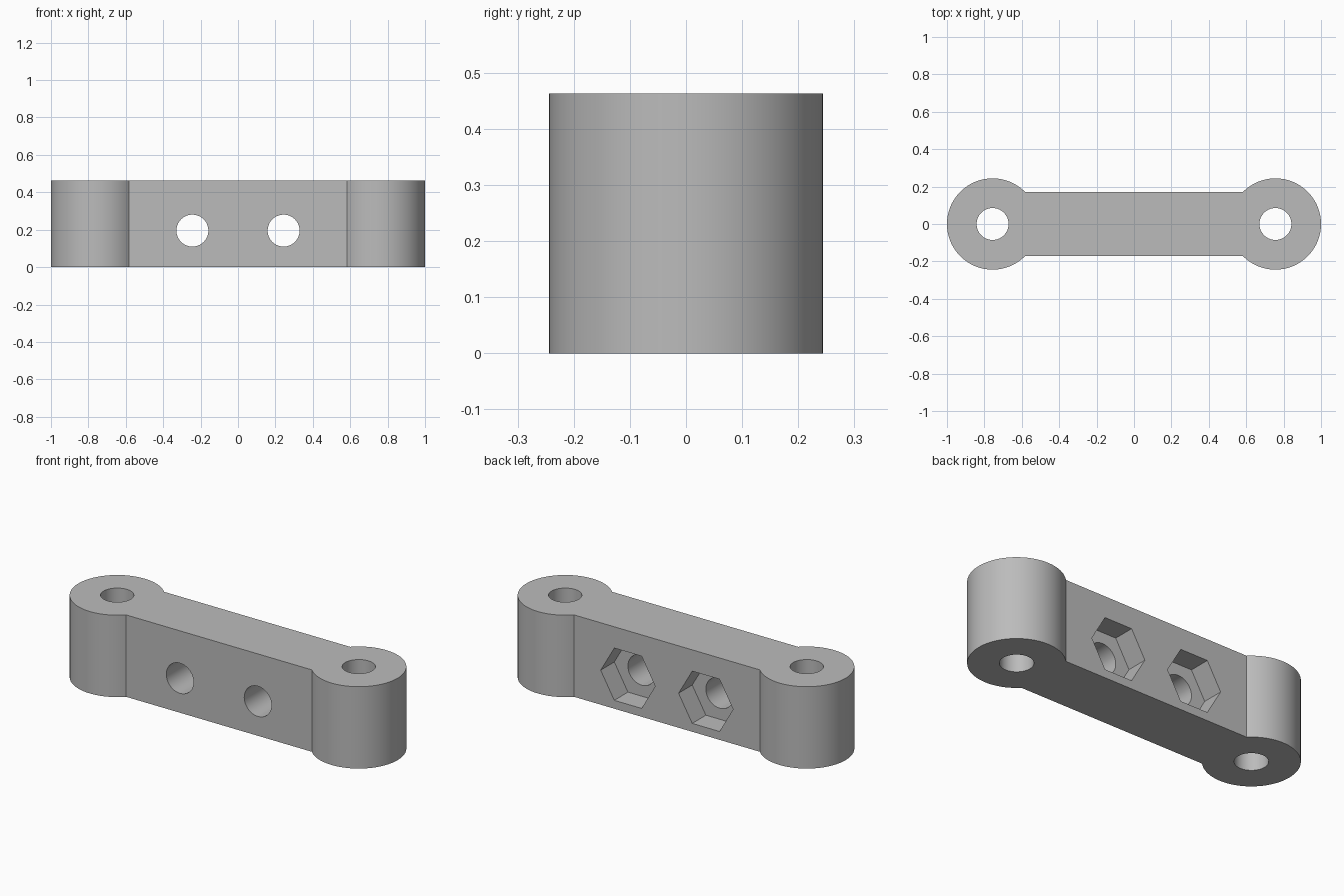
import bpy
import bmesh
from math import asin, pi, cos, sin
from mathutils import Matrix, Vector

cube = bpy.data.objects.get("Cube")
if cube:
    bpy.data.objects.remove(cube)

UNIT = 2 / 41            # the link is 41 units long
HEIGHT = 9.5 * UNIT
BOSS_X = 15.5 * UNIT     # centre of each round end
BOSS_R = 5 * UNIT
HALF_WIDTH = 3.5 * UNIT  # half thickness of the bar
HOLE_R = 1.75 * UNIT
BOLT_X = 5 * UNIT
BOLT_Z = 4 * UNIT
NUT_R = 3.5 * UNIT
NUT_DEPTH = 2.5 * UNIT
ARC_STEPS = 96

grey = bpy.data.materials.new("plain grey")
grey.use_nodes = True
colour = (0.5, 0.5, 0.5, 1)
grey.diffuse_color = colour
grey.node_tree.nodes["Principled BSDF"].inputs["Base Color"].default_value = colour


def add_object(name, bm):
    bmesh.ops.recalc_face_normals(bm, faces=bm.faces)
    mesh = bpy.data.meshes.new(name)
    bm.to_mesh(mesh)
    bm.free()
    mesh.materials.append(grey)
    obj = bpy.data.objects.new(name, mesh)
    bpy.context.collection.objects.link(obj)
    return obj


def add_cutter(name, sides, radius, depth, centre, along_y=False):
    bm = bmesh.new()
    turn = Matrix.Rotation(pi / 2, 4, "X") if along_y else Matrix()
    spin = Matrix.Rotation(pi / 2, 4, "Z") if sides == 6 else Matrix()
    bmesh.ops.create_cone(bm, cap_ends=True, segments=sides, radius1=radius,
                          radius2=radius, depth=depth,
                          matrix=Matrix.Translation(centre) @ turn @ spin)
    obj = add_object(name, bm)
    obj.hide_render = True
    return obj


# Link body: dumbbell outline, two arcs joined by straight sides, extruded up
neck = asin(HALF_WIDTH / BOSS_R)
bm = bmesh.new()
outline = []
for side in (1, -1):
    for i in range(ARC_STEPS + 1):
        a = -(pi - neck) + 2 * (pi - neck) * i / ARC_STEPS
        outline.append(bm.verts.new((side * (BOSS_X + BOSS_R * cos(a)),
                                     side * BOSS_R * sin(a), 0)))
base = bm.faces.new(outline)
top = bmesh.ops.extrude_face_region(bm, geom=[base], use_keep_orig=True)
bmesh.ops.translate(bm, vec=Vector((0, 0, HEIGHT)),
                    verts=[v for v in top["geom"] if isinstance(v, bmesh.types.BMVert)])
link = add_object("link_body", bm)

# Pivot holes, bolt holes and hexagonal nut pockets in the back
cutters = []
for name, s in (("left", 1), ("right", -1)):
    cutters += [
        add_cutter(name + "_pivot_hole", 64, HOLE_R, 1, (s * BOSS_X, 0, HEIGHT / 2)),
        add_cutter(name + "_bolt_hole", 64, HOLE_R, 1, (s * BOLT_X, 0, BOLT_Z), True),
        add_cutter(name + "_nut_pocket", 6, NUT_R, 2 * NUT_DEPTH,
                   (s * BOLT_X, HALF_WIDTH, BOLT_Z), True),
    ]

bpy.ops.object.select_all(action="DESELECT")
link.select_set(True)
bpy.context.view_layer.objects.active = link
for cutter in cutters:
    mod = link.modifiers.new(cutter.name, "BOOLEAN")
    mod.operation = "DIFFERENCE"
    mod.solver = "EXACT"
    mod.object = cutter
    bpy.ops.object.modifier_apply(modifier=mod.name)
    bpy.data.objects.remove(cutter)

bpy.ops.object.shade_smooth_by_angle(angle=pi / 6)
